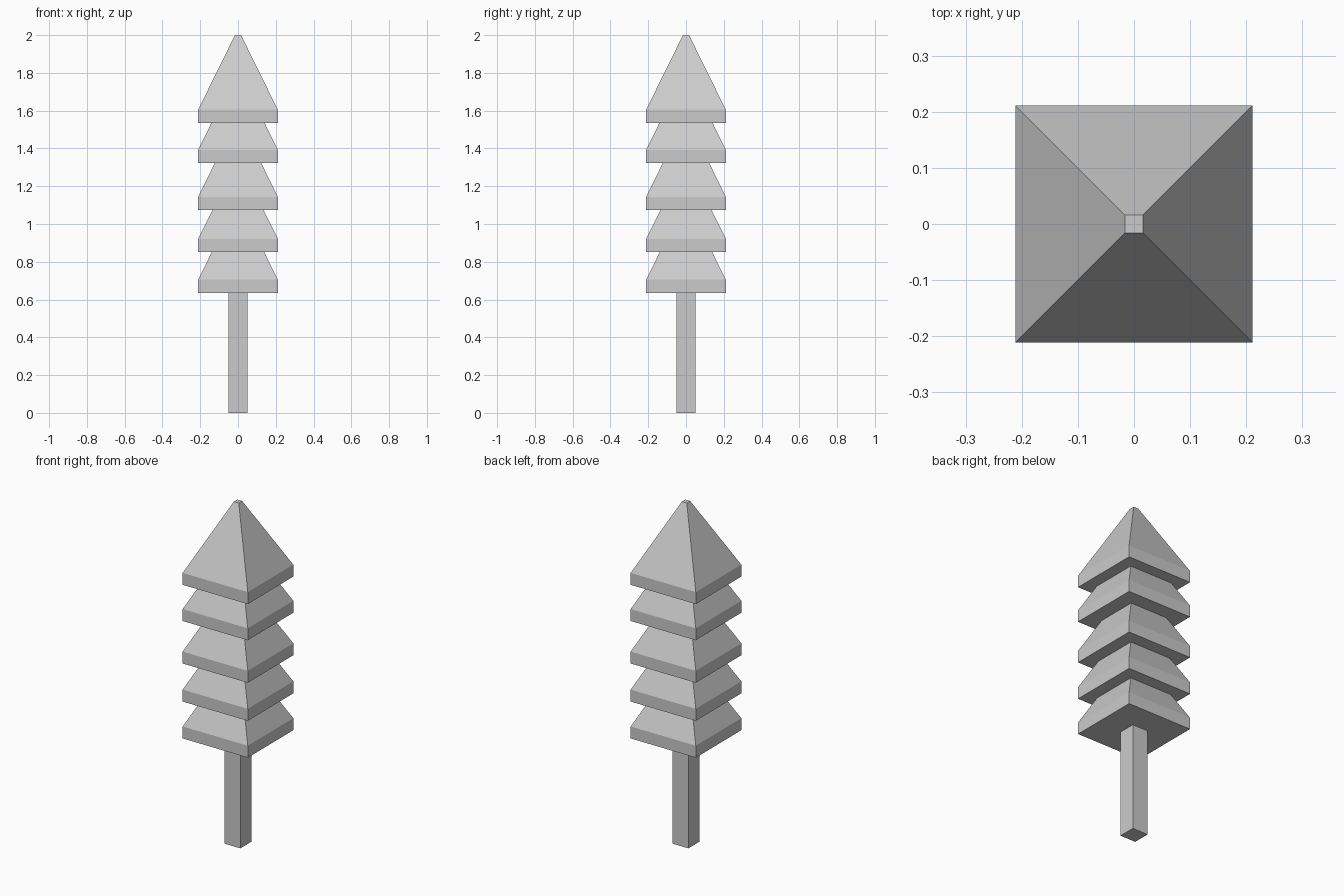
import bpy
import bmesh

if "Cube" in bpy.data.objects:
    bpy.data.objects.remove(bpy.data.objects["Cube"])


def square_stack(name, rings):
    """Closed square-section solid from (half_width, z) rings, bottom to top."""
    bm = bmesh.new()
    loops = []
    for h, z in rings:
        loops.append([bm.verts.new((sx * h, sy * h, z))
                      for sx, sy in ((-1, -1), (1, -1), (1, 1), (-1, 1))])
    for a, b in zip(loops, loops[1:]):
        for i in range(4):
            j = (i + 1) % 4
            bm.faces.new((a[i], a[j], b[j], b[i]))
    bm.faces.new(loops[0][::-1])
    bm.faces.new(loops[-1])
    mesh = bpy.data.meshes.new(name)
    bm.to_mesh(mesh)
    bm.free()
    obj = bpy.data.objects.new(name, mesh)
    bpy.context.collection.objects.link(obj)
    return obj


# Square trunk, ending just inside the lowest tier
square_stack("trunk", [(0.051, 0), (0.051, 0.66)])

# Identical foliage tiers: straight skirt, then a pyramid with a tiny flat tip
for n, z in enumerate((0.635, 0.851, 1.074, 1.323, 1.535), 1):
    square_stack(f"foliage_tier_{n}",
                 [(0.211, z), (0.211, z + 0.07), (0.016, z + 0.465)])
